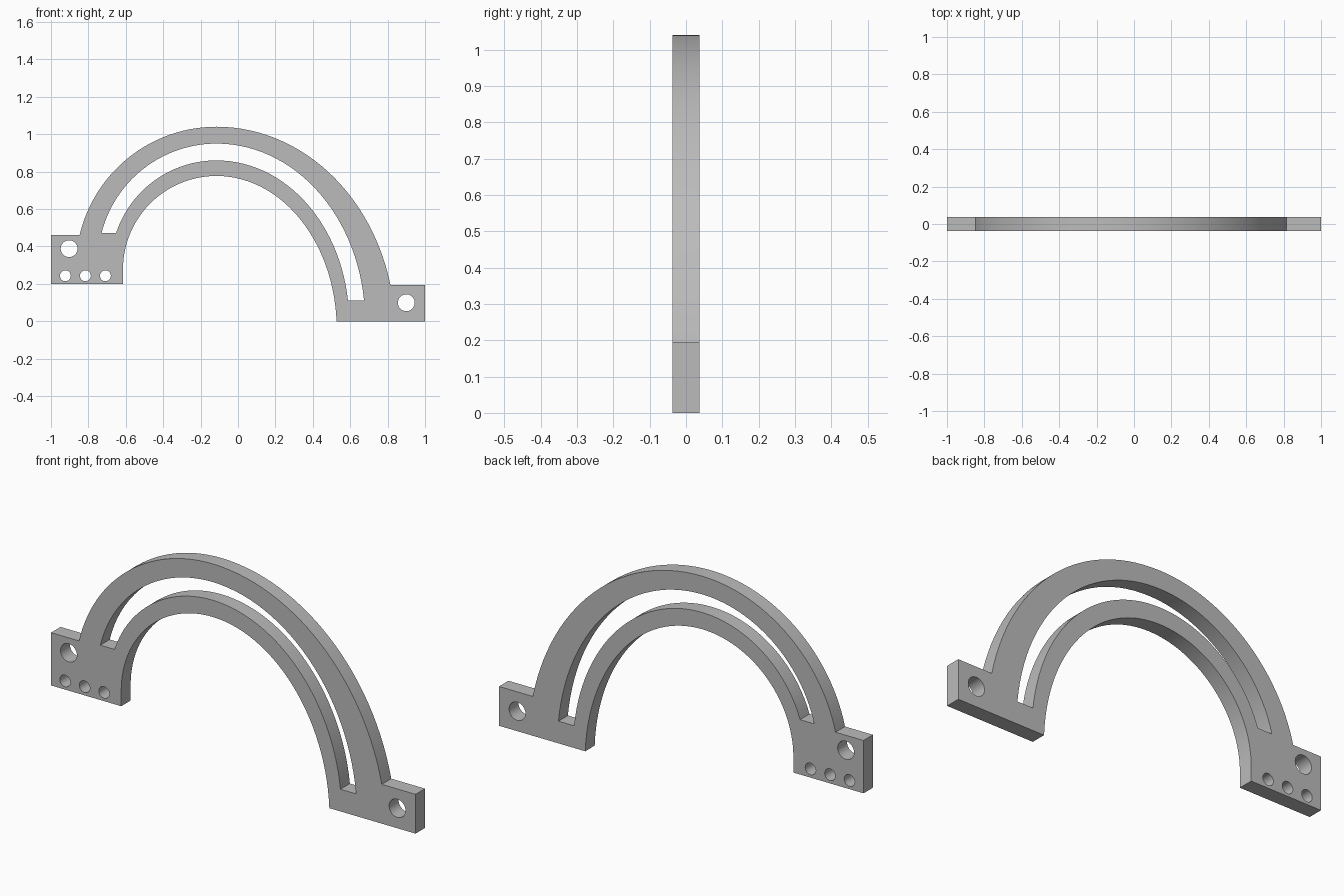
import bpy, bmesh
from math import sin, cos, pi, radians, sqrt, asin
from mathutils import Matrix

cube = bpy.data.objects.get("Cube")
if cube:
    bpy.data.objects.remove(cube, do_unlink=True)

HALF_THICKNESS = 0.037
CROWN_X = -0.115
STEPS = 28


def arch(top, left_radius, left_end, right_x, right_end, drop):
    """Left foot to right foot: a circular left half and an elliptical right half."""
    centre = top - left_radius
    start = asin((left_end - centre) / left_radius)
    pts = []
    for i in range(STEPS):
        a = start + (pi / 2 - start) * i / STEPS
        pts.append((CROWN_X - left_radius * cos(a), centre + left_radius * sin(a)))
    base = top - drop
    t = (right_end - base) / drop
    width = (right_x - CROWN_X) / sqrt(1 - t * t)
    end = asin(t)
    for i in range(STEPS + 1):
        a = pi / 2 + (end - pi / 2) * i / STEPS
        pts.append((CROWN_X + width * cos(a), base + drop * sin(a)))
    return pts


def circle(x, z, r, n=32):
    return [(x + r * cos(2 * pi * i / n), z + r * sin(2 * pi * i / n)) for i in range(n)]


# Outline: outer arch, right foot, inner arch back, left foot
outer = arch(1.04, 0.752, 0.462, 0.815, 0.195, 1.10)
inner = arch(0.777, 0.50, 0.277, 0.527, 0.0, 0.82)
outline = outer + [(1, 0.195), (1, 0)] + inner[::-1] + [(-0.615, 0.2), (-1, 0.2), (-1, 0.462)]

# Curved slot between the two ribs
slot = (arch(0.95, 0.634, 0.472, 0.674, 0.11, 0.95)
        + arch(0.86, 0.565, 0.472, 0.588, 0.11, 0.86)[::-1])

# Mounting holes
holes = [circle(-0.903, 0.388, 0.045), circle(0.90, 0.099, 0.045)]
holes += [circle(-0.923 + 0.107 * i, 0.243, 0.029) for i in range(3)]

# Flat filled curve, extruded to a plate
profile = bpy.data.curves.new("bracket_profile", "CURVE")
profile.dimensions = "2D"
profile.fill_mode = "BOTH"
profile.extrude = HALF_THICKNESS
for loop in [outline, slot] + holes:
    spline = profile.splines.new("POLY")
    spline.points.add(len(loop) - 1)
    for point, (x, z) in zip(spline.points, loop):
        point.co = (x, z, 0, 1)
    spline.use_cyclic_u = True

helper = bpy.data.objects.new("profile_helper", profile)
bpy.context.collection.objects.link(helper)
bpy.context.view_layer.update()
evaluated = helper.evaluated_get(bpy.context.evaluated_depsgraph_get())
mesh = bpy.data.meshes.new_from_object(evaluated)
bpy.data.objects.remove(helper, do_unlink=True)

# Stand the plate upright and weld it
bm = bmesh.new()
bm.from_mesh(mesh)
bmesh.ops.transform(bm, matrix=Matrix.Rotation(radians(90), 4, "X"), verts=bm.verts)
bmesh.ops.remove_doubles(bm, verts=bm.verts, dist=0.0001)
bmesh.ops.recalc_face_normals(bm, faces=bm.faces)
bm.to_mesh(mesh)
bm.free()

# Plain grey finish
grey = bpy.data.materials.new("plain_grey")
grey.use_nodes = True
colour = (0.5, 0.5, 0.5, 1)
grey.diffuse_color = colour
grey.node_tree.nodes["Principled BSDF"].inputs["Base Color"].default_value = colour
mesh.materials.clear()
mesh.materials.append(grey)

bracket = bpy.data.objects.new("arched_bracket", mesh)
bpy.context.collection.objects.link(bracket)
bpy.ops.object.select_all(action="DESELECT")
bracket.select_set(True)
bpy.context.view_layer.objects.active = bracket
bpy.ops.object.shade_smooth_by_angle(angle=radians(30))
